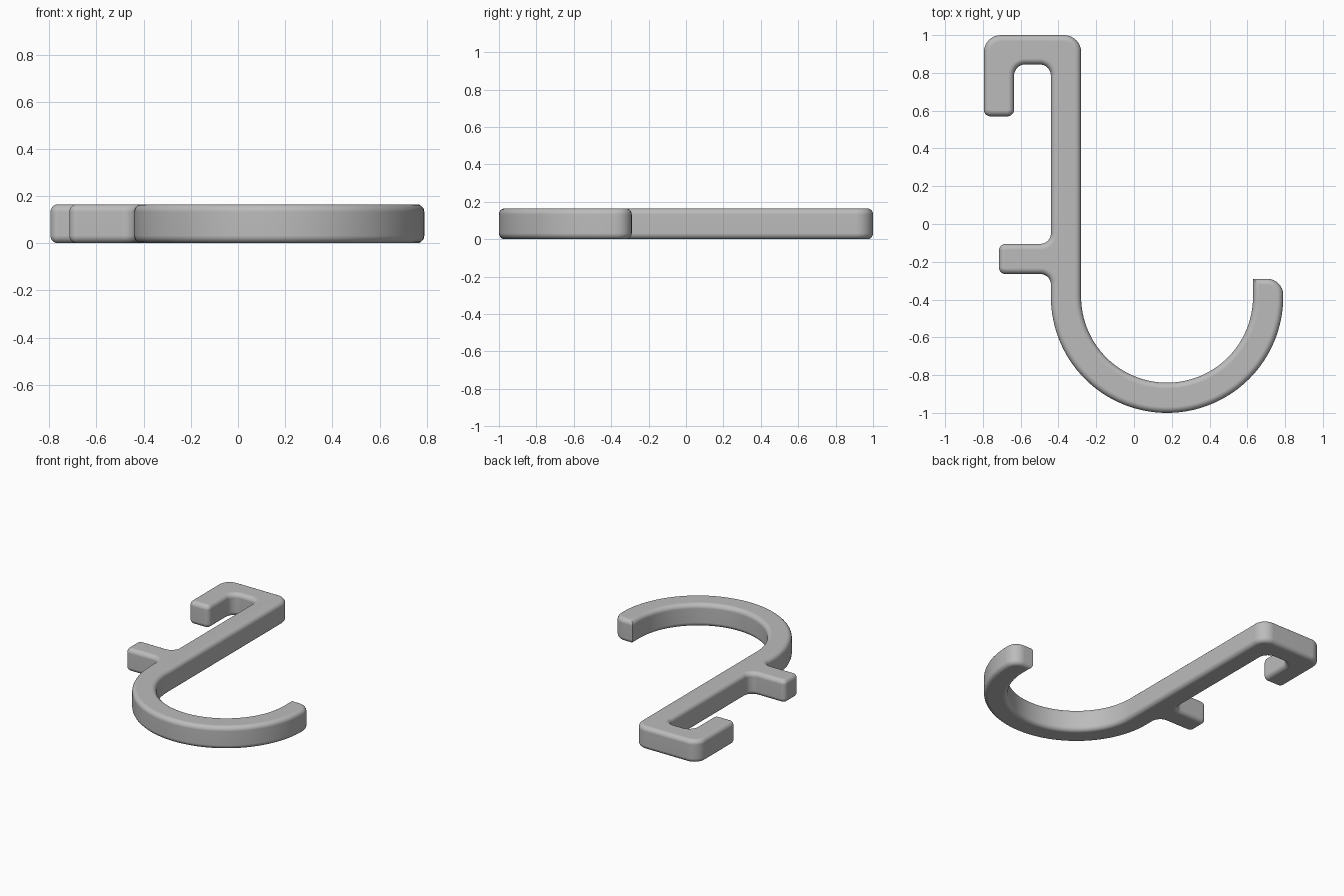
import bpy, bmesh
from math import pi, cos, sin, tan
from mathutils import Vector

cube = bpy.data.objects.get("Cube")
if cube:
    bpy.data.objects.remove(cube, do_unlink=True)

THICK, RIM = 0.165, 0.032
CENTRE, OUTER, INNER = Vector((0.175, -0.385)), 0.615, 0.455


def arc(centre, radius, start, end, steps):
    return [centre + radius * Vector((cos(a), sin(a)))
            for a in (start + (end - start) * i / steps for i in range(steps + 1))]


def fillet(before, corner, after, radius, steps=8):
    """Round a right-angled corner with a quarter circle."""
    if not radius:
        return [corner]
    u, v = (before - corner).normalized(), (after - corner).normalized()
    middle = corner + (u + v) * radius
    return [middle - radius * (v * cos(t) + u * sin(t))
            for t in (pi / 2 * (1 - i / steps) for i in range(steps + 1))][::-1]


def rounded(corners, first, last):
    """Path through (x, y, radius) corners between two fixed end points."""
    pts = [first] + [Vector(c[:2]) for c in corners] + [last]
    out = []
    for i, c in enumerate(corners, 1):
        run = fillet(pts[i - 1], pts[i], pts[i + 1], c[2])
        if (run[0] - pts[i - 1]).length > (run[-1] - pts[i - 1]).length:
            run.reverse()
        out += run
    return out


# Outline, anticlockwise: big hook, its tip, then stem, small hook and peg
outer = arc(CENTRE, OUTER, pi, 2 * pi, 64)
inner = arc(CENTRE, INNER, 2 * pi, pi, 64)
tip = rounded([(0.79, -0.29, 0.085), (0.63, -0.29, 0)], outer[-1], inner[0])
stem = rounded([
    (-0.28, 1.0, 0.09), (-0.795, 1.0, 0.09),
    (-0.795, 0.57, 0.035), (-0.635, 0.57, 0.035),
    (-0.635, 0.845, 0.06), (-0.44, 0.845, 0.06),
    (-0.44, -0.105, 0.055), (-0.715, -0.105, 0.035),
    (-0.715, -0.265, 0.035), (-0.44, -0.265, 0.055),
], inner[-1], outer[0])
outline = outer + tip + inner + stem

# Extrude the outline and round both rims
bm = bmesh.new()
base = bm.faces.new([bm.verts.new((p.x, p.y, 0)) for p in outline])
top = bmesh.ops.extrude_face_region(bm, geom=[base], use_keep_orig=True)
bmesh.ops.translate(bm, vec=(0, 0, THICK),
                    verts=[g for g in top["geom"] if isinstance(g, bmesh.types.BMVert)])
bmesh.ops.recalc_face_normals(bm, faces=bm.faces)
rims = [e for e in bm.edges if abs(e.verts[0].co.z - e.verts[1].co.z) < 1e-5]
bmesh.ops.bevel(bm, geom=rims, offset=RIM, offset_type='OFFSET', segments=5,
                profile=0.5, affect='EDGES', clamp_overlap=False)
mesh = bpy.data.meshes.new("double_hook")
bm.to_mesh(mesh)
bm.free()

hook = bpy.data.objects.new("double_hook", mesh)
bpy.context.collection.objects.link(hook)

# Plain grey
grey = bpy.data.materials.new("grey")
grey.use_nodes = True
colour = (0.5, 0.5, 0.5, 1)
grey.diffuse_color = colour
grey.node_tree.nodes["Principled BSDF"].inputs["Base Color"].default_value = colour
mesh.materials.append(grey)

# Smooth shading with flat large faces
bpy.ops.object.select_all(action='DESELECT')
hook.select_set(True)
bpy.context.view_layer.objects.active = hook
bpy.ops.object.shade_smooth_by_angle(angle=pi / 5)
weighted = hook.modifiers.new("even_normals", 'WEIGHTED_NORMAL')
weighted.keep_sharp = True
